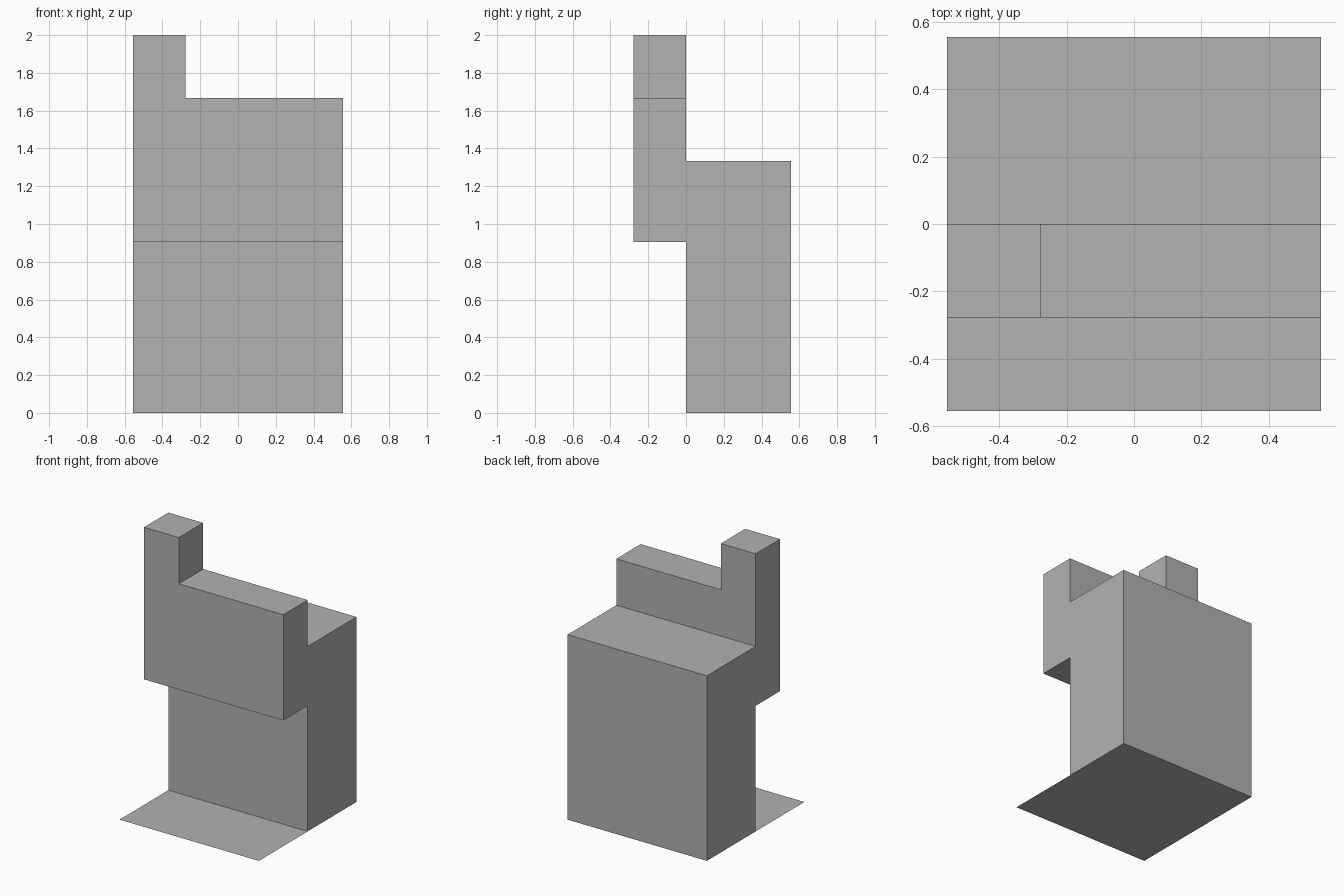
import bpy
import bmesh
from mathutils import Vector

cube = bpy.data.objects.get("Cube")
if cube:
    bpy.data.objects.remove(cube, do_unlink=True)

HALF = 0.555        # half the width and depth
STEP = 0.277        # overhang depth and post width
LEDGE, SEAT, SHOULDER, TOP = 0.905, 1.333, 1.667, 2.0

grey = bpy.data.materials.new("plain grey")
grey.use_nodes = True
colour = (0.445, 0.445, 0.445, 1)
grey.diffuse_color = colour
grey.node_tree.nodes["Principled BSDF"].inputs["Base Color"].default_value = colour


def make_object(name, bm):
    mesh = bpy.data.meshes.new(name)
    bm.to_mesh(mesh)
    bm.free()
    mesh.materials.append(grey)
    obj = bpy.data.objects.new(name, mesh)
    bpy.context.collection.objects.link(obj)
    return obj


# Body: side profile extruded across the width
profile = [(0, 0), (HALF, 0), (HALF, SEAT), (0, SEAT), (0, SHOULDER),
           (-STEP, SHOULDER), (-STEP, LEDGE), (0, LEDGE)]
bm = bmesh.new()
side = bm.faces.new([bm.verts.new((-HALF, y, z)) for y, z in profile])
swept = bmesh.ops.extrude_face_region(bm, geom=[side], use_keep_orig=True)
moved = [g for g in swept["geom"] if isinstance(g, bmesh.types.BMVert)]
bmesh.ops.translate(bm, verts=moved, vec=(2 * HALF, 0, 0))

# Corner post: one end of the shoulder pulled upward
bmesh.ops.bisect_plane(bm, geom=bm.verts[:] + bm.edges[:] + bm.faces[:],
                       plane_co=(STEP - HALF, 0, 0), plane_no=(1, 0, 0))
bmesh.ops.recalc_face_normals(bm, faces=bm.faces[:])
shoulder = [f for f in bm.faces
            if abs(f.calc_center_median().z - SHOULDER) < 0.001
            and f.calc_center_median().x < STEP - HALF]
post = bmesh.ops.extrude_discrete_faces(bm, faces=shoulder)["faces"]
bmesh.ops.translate(bm, verts=list({v for f in post for v in f.verts}),
                    vec=Vector((0, 0, TOP - SHOULDER)))

# The floor sheet closes the underside of the body
underside = [f for f in bm.faces if f.calc_center_median().z < 0.001]
bmesh.ops.delete(bm, geom=underside, context="FACES")
bmesh.ops.remove_doubles(bm, verts=bm.verts[:], dist=0.0001)
bmesh.ops.recalc_face_normals(bm, faces=bm.faces[:])
bmesh.ops.dissolve_limit(bm, angle_limit=0.01, verts=bm.verts[:], edges=bm.edges[:])
make_object("body_with_post", bm)

# Floor sheet
bm = bmesh.new()
bmesh.ops.create_grid(bm, x_segments=1, y_segments=1, size=HALF)
make_object("floor_sheet", bm)
